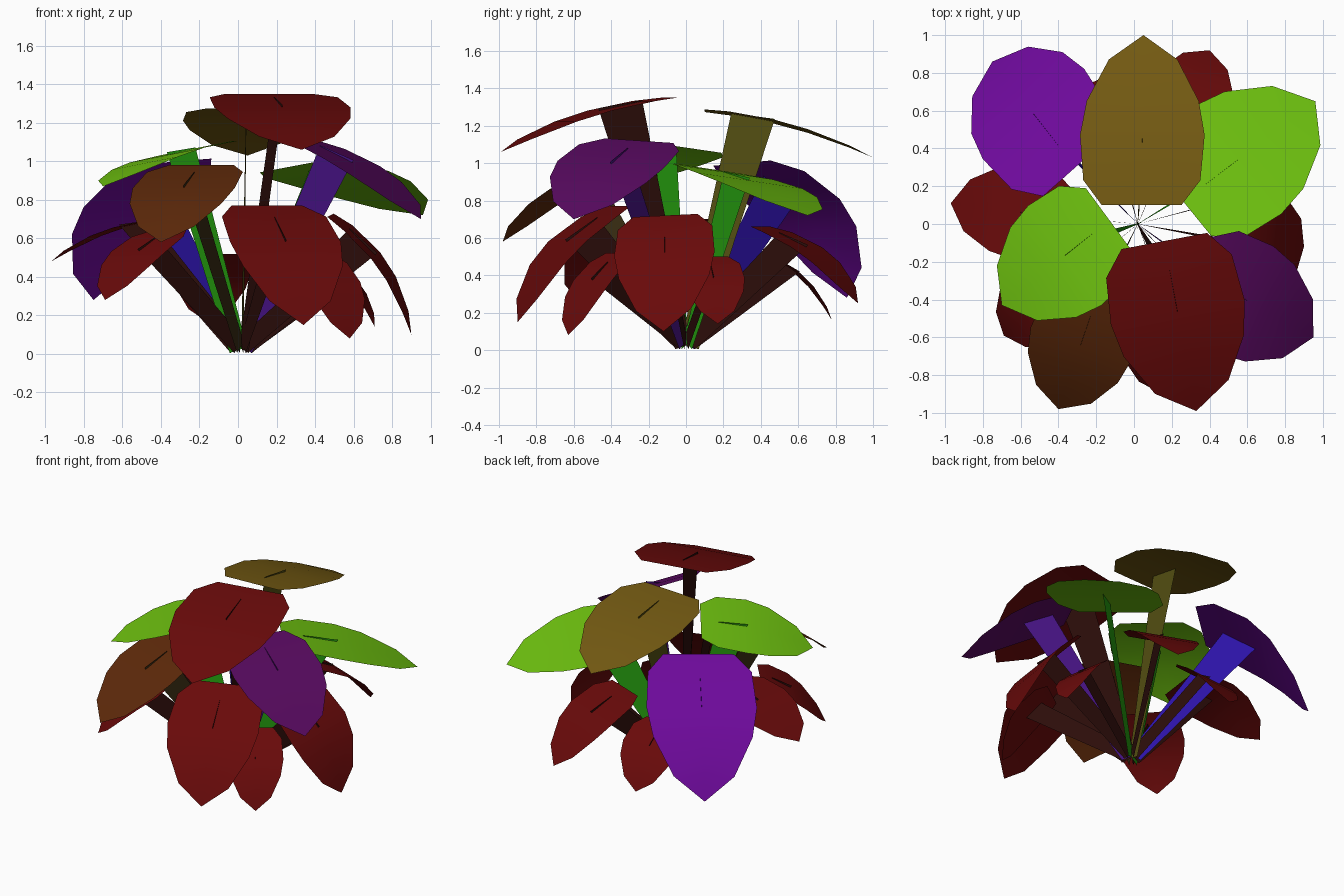
import bpy
from math import cos, sin, radians
from mathutils import Vector

if "Cube" in bpy.data.objects:
    bpy.data.objects.remove(bpy.data.objects["Cube"])

# Colours: (leaf, stem)
COL = {
    "red": ((0.14, 0.003, 0.003), (0.025, 0.004, 0.003)),
    "olive": ((0.17, 0.10, 0.006), (0.09, 0.08, 0.006)),
    "green": ((0.16, 0.55, 0.005), (0.02, 0.36, 0.005)),
    "violet": ((0.16, 0.003, 0.34), (0.025, 0.006, 0.38)),
    "magenta": ((0.10, 0.003, 0.12), (0.06, 0.006, 0.22)),
    "brown": ((0.11, 0.022, 0.003), (0.04, 0.025, 0.006)),
}

# Leaf outline: (position along leaf, share of half width)
OUTLINE = [(0, 0.64), (0.14, 0.94), (0.4, 1.0), (0.6, 0.9), (0.85, 0.55), (1, 0)]

# name, colour, base centre, tip, half width, upward bulge, roll in degrees
LEAVES = [
    ("olive_top", "olive", (.04, .10, 1.28), (.05, 1.0, 1.03), .33, .045, -2),
    ("red_top", "red", (.16, -.09, 1.35), (.33, -.99, 1.06), .36, .05, 0),
    ("green_right", "green", (.26, .12, .97), (.96, .65, .72), .37, .04, -7),
    ("green_left", "green", (-.13, .02, 1.08), (-.70, -.43, .87), .33, .04, 7),
    ("brown_front", "brown", (-.19, -.37, .98), (-.40, -.98, .58), .28, .05, 0),
    ("magenta_right", "magenta", (.32, -.25, 1.12), (.95, -.60, .70), .32, .05, -4),
    ("violet_back", "violet", (-.31, .30, 1.0), (-.75, .86, .28), .36, .11, -5),
    ("red_left", "red", (-.35, .03, .70), (-.97, .11, .48), .25, .05, 0),
    ("red_right", "red", (.48, -.11, .72), (.90, -.12, .10), .27, .08, 5),
    ("red_front", "red", (.15, -.36, .77), (.34, -.90, .15), .305, .09, 0),
    ("red_front_right", "red", (.39, -.36, .52), (.58, -.63, .08), .18, .05, 0),
    ("red_back_right", "red", (.44, .12, .50), (.71, .17, .14), .17, .05, 0),
    ("red_back_left", "red", (-.12, .42, .52), (-.15, .78, .16), .20, .05, 0),
    ("red_back", "red", (.20, .40, .66), (.40, .92, .25), .23, .07, 0),
    ("red_front_left", "red", (-.36, -.31, .64), (-.69, -.59, .28), .22, .05, 0),
]

materials = {}


def material(name, rgb):
    if name not in materials:
        m = bpy.data.materials.new(name)
        m.diffuse_color = (*rgb, 1)
        m.use_nodes = True
        m.node_tree.nodes["Principled BSDF"].inputs["Base Color"].default_value = m.diffuse_color
        materials[name] = m
    return materials[name]


def add_mesh(name, verts, faces, mat, smooth):
    me = bpy.data.meshes.new(name)
    me.from_pydata([tuple(v) for v in verts], [], faces)
    me.materials.append(mat)
    for p in me.polygons:
        p.use_smooth = smooth
    ob = bpy.data.objects.new(name, me)
    bpy.context.collection.objects.link(ob)


for name, colour, base, tip, half_width, bulge, roll in LEAVES:
    base, tip, roll = Vector(base), Vector(tip), radians(roll)
    along = tip - base
    level = Vector((0, 0, 1)).cross(along).normalized()
    up = along.cross(level).normalized()
    side = level * cos(roll) + up * sin(roll)

    def spine(t, lift=0.0):
        return base + along * t + up * (4 * t * (1 - t) * bulge + lift)

    # Leaf blade: rows of left, middle, right, closing at the tip
    verts, faces = [], []
    for t, w in OUTLINE[:-1]:
        c = spine(t)
        s = side * half_width * w
        verts += [c + s, c, c - s]
    verts.append(tip)
    rows = len(OUTLINE) - 1
    for r in range(rows - 1):
        for k in (0, 1):
            a = r * 3 + k
            faces.append((a, a + 3, a + 4, a + 1))
    last = (rows - 1) * 3
    for k in (0, 1):
        faces.append((last + k, rows * 3, last + k + 1))
    add_mesh(name + "_leaf", verts, faces,
             material(colour + "_leaf", COL[colour][0]), True)

    # Flat tapering stem, its top edge just poking through the blade
    inner, outer = spine(0.15, 0.004), spine(0.4, 0.015)
    mid = (inner + outer) / 2
    out = Vector((mid.x, mid.y, 0)).normalized()
    rise = (mid - Vector((0.02, 0, 0.04))).normalized()
    across = out.cross(Vector((0, 0, 1))).cross(rise).normalized() * 0.05
    if across.dot(out) < 0:
        across.negate()
    root = Vector((0.02, 0, 0.005 + abs(across.z))) + out * 0.02
    add_mesh(name + "_stem", [root - across, root + across, outer, inner],
             [(0, 1, 2, 3)], material(colour + "_stem", COL[colour][1]), False)
